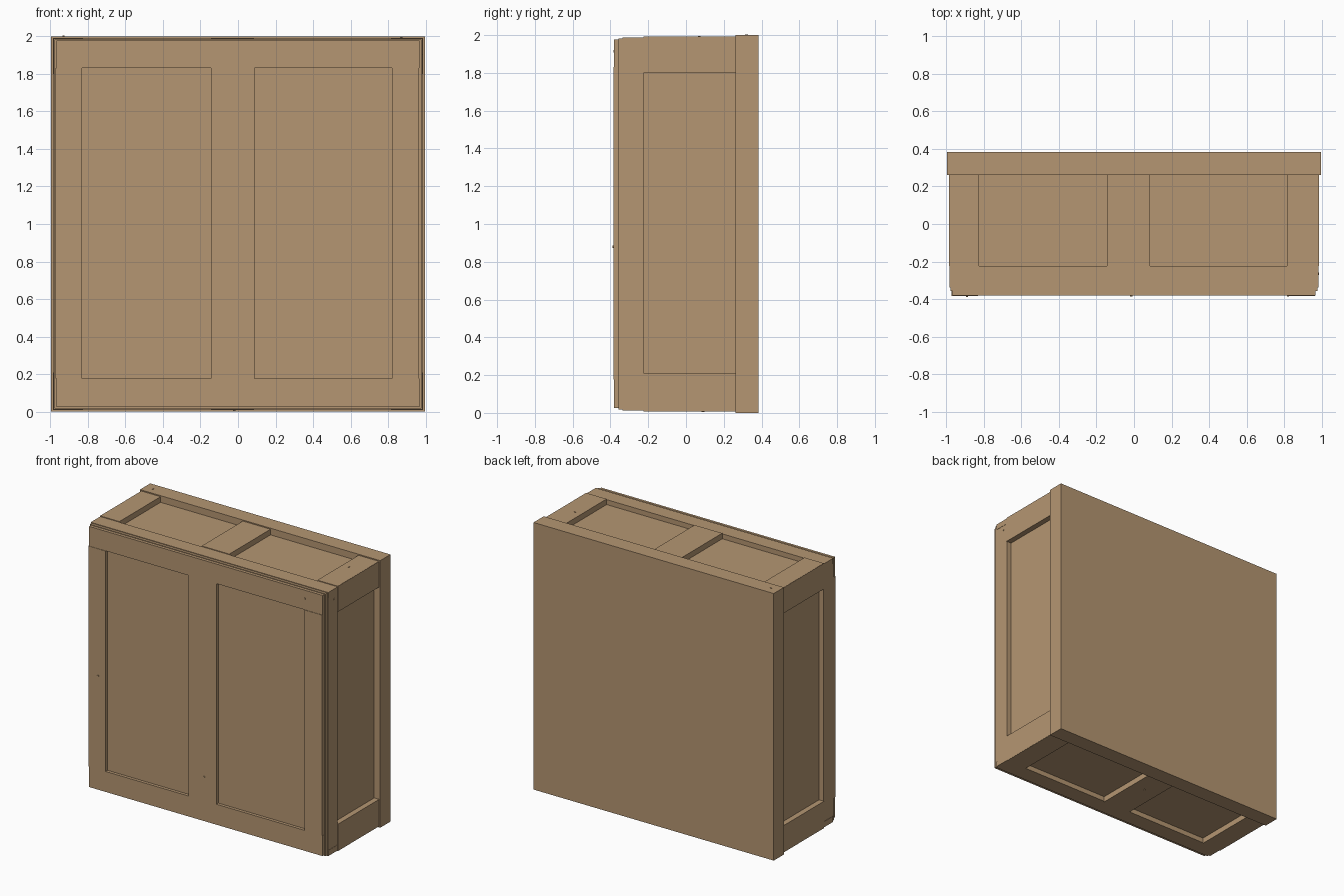
import bpy, bmesh
from mathutils import Vector, Matrix

if "Cube" in bpy.data.objects:
    bpy.data.objects.remove(bpy.data.objects["Cube"])

wood = bpy.data.materials.new("light wood")
wood.diffuse_color = (0.46, 0.305, 0.168, 1)
wood.use_nodes = True
wood.node_tree.nodes["Principled BSDF"].inputs["Base Color"].default_value = wood.diffuse_color


def board(name, x, y, z):
    """Box spanning the given (min, max) ranges."""
    bm = bmesh.new()
    bmesh.ops.create_cube(bm, size=1)
    for v in bm.verts:
        v.co = Vector([r[0] if c < 0 else r[1] for c, r in zip(v.co, (x, y, z))])
    finish(name, bm)


def finish(name, bm):
    me = bpy.data.meshes.new(name)
    bm.to_mesh(me)
    bm.free()
    me.materials.append(wood)
    bpy.context.collection.objects.link(bpy.data.objects.new(name, me))


def nail(pos, direction):
    """Tiny six-sided nail head poking out of a board."""
    bm = bmesh.new()
    bmesh.ops.create_cone(bm, cap_ends=True, segments=6, radius1=0.007, radius2=0.007, depth=0.012)
    rot = Vector(direction).to_track_quat('Z', 'Y').to_matrix().to_4x4()
    bmesh.ops.transform(bm, matrix=Matrix.Translation(pos) @ rot, verts=bm.verts)
    finish("nail", bm)


# Inner box: its faces form the recessed panels
board("inner_box", (-0.945, 0.945), (-0.33, 0.30), (0.05, 1.95))

# Thick plain back
board("back_slab", (-0.995, 0.995), (0.262, 0.383), (0, 2))

# Top and bottom boards
for side, z in (("bottom", (0.008, 0.055)), ("top", (1.945, 1.992))):
    for part, x in (("left", (-0.985, -0.825)), ("middle", (-0.143, 0.086)), ("right", (0.815, 0.985))):
        board(f"{side}_{part}_board", x, (-0.225, 0.265), z)

# Side boards: rails at the ends and the front posts
for side, x in (("left", (-0.986, -0.94)), ("right", (0.94, 0.986))):
    board(f"{side}_lower_rail", x, (-0.225, 0.265), (0.009, 0.21))
    board(f"{side}_upper_rail", x, (-0.225, 0.265), (1.80, 1.991))
    board(f"{side}_front_post", (x[0] + 0.004, x[1] - 0.004), (-0.337, -0.225), (0.045, 1.957))

# Front strips across the top and bottom
board("bottom_front_strip", (-0.984, 0.984), (-0.337, -0.225), (0.013, 0.055))
board("top_front_strip", (-0.984, 0.984), (-0.337, -0.225), (1.945, 1.987))

# Front lid: panel, rails and stiles
board("lid_panel", (-0.977, 0.977), (-0.357, -0.332), (0.018, 1.982))
board("lid_lower_rail", (-0.967, 0.967), (-0.380, -0.355), (0.025, 0.178))
board("lid_upper_rail", (-0.967, 0.967), (-0.380, -0.355), (1.83, 1.977))
for part, x in (("left", (-0.972, -0.83)), ("middle", (-0.143, 0.088)), ("right", (0.82, 0.965))):
    front = -0.380 if part == "middle" else -0.383
    board(f"lid_{part}_stile", x, (front, -0.355), (0.178, 1.83))

# Nails
for pos, d in (((-0.89, -0.382, 0.88), (0, -1, 0)), ((0.82, -0.379, 1.915), (0, -1, 0)),
               ((-0.015, -0.379, 0.355), (0, -1, 0)), ((-0.93, 0.32, 1.997), (0, 0, 1)),
               ((0.87, 0.07, 1.99), (0, 0, 1)), ((0.98, -0.265, 1.91), (1, 0, 0)),
               ((-0.02, 0.09, 0.01), (0, 0, -1))):
    nail(pos, d)
